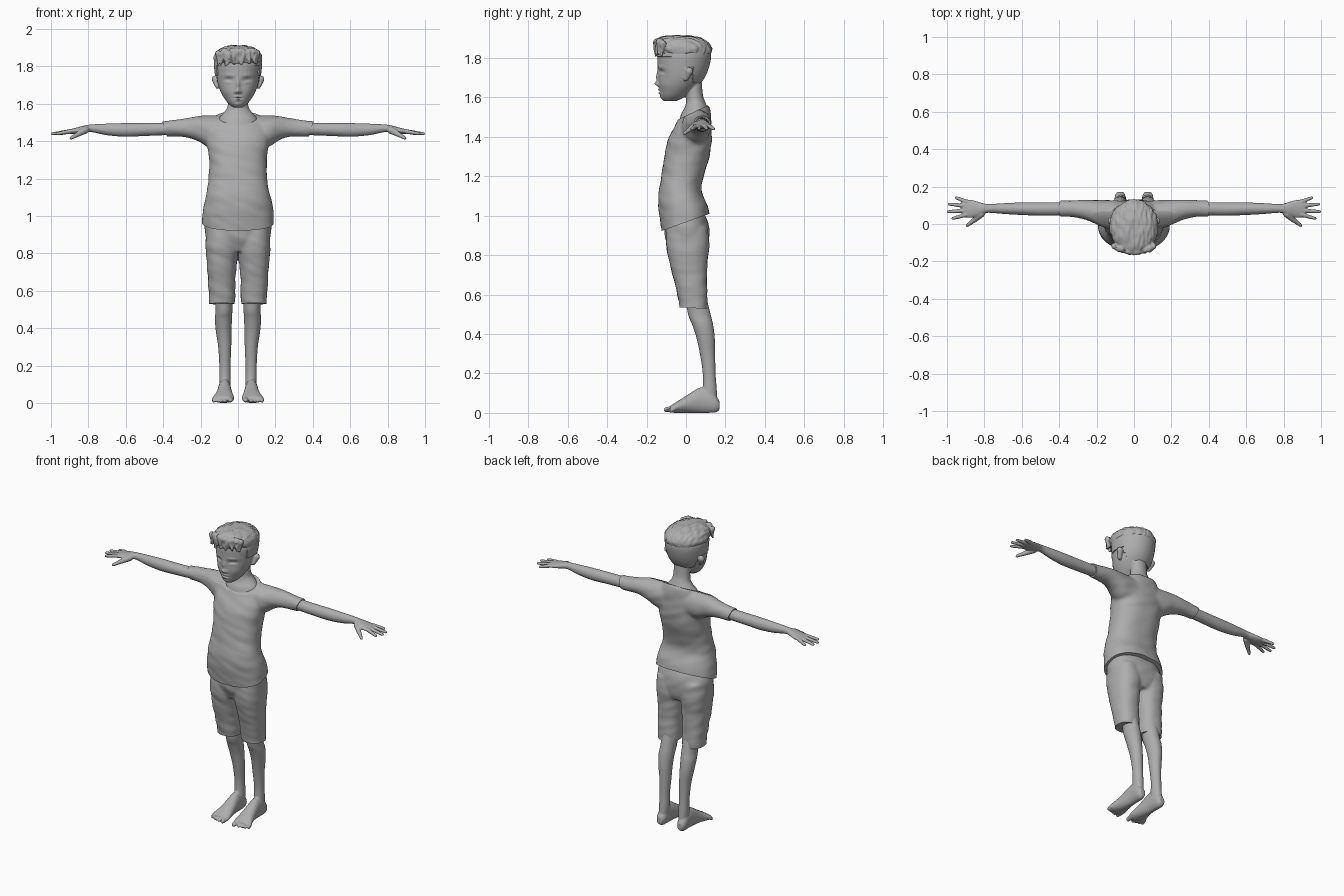
import bpy, bmesh, math, random
from mathutils import Vector, noise

random.seed(4)
cube = bpy.data.objects.get("Cube")
if cube:
    bpy.data.objects.remove(cube, do_unlink=True)

GREY = (0.42, 0.42, 0.42, 1)
grey = bpy.data.materials.new("plain grey")
grey.use_nodes = True
grey.diffuse_color = GREY
grey.node_tree.nodes["Principled BSDF"].inputs["Base Color"].default_value = GREY


def catmull(a, b, c, d, t):
    return 0.5 * (2*b + (c - a)*t + (2*a - 5*b + 4*c - d)*t*t + (3*b - a - 3*c + d)*t**3)


def skin(bm, rings):
    """Join rings of points into a closed tube."""
    loops = [[bm.verts.new(co) for co in ring] for ring in rings]
    sides = len(loops[0])
    for lo, hi in zip(loops, loops[1:]):
        for s in range(sides):
            e = (s + 1) % sides
            bm.faces.new((lo[s], lo[e], hi[e], hi[s]))
    bm.faces.new(loops[0])
    bm.faces.new(loops[-1])


def loft(bm, axis, rows, side=1, sides=32, steps=4, power=2.0):
    """Tube through ellipses given as (position, low u, high u, low v, high v)."""
    u, v = [k for k in range(3) if k != axis]
    samples = []
    last = len(rows) - 1
    for i in range(last):
        near = [rows[min(max(i + k, 0), last)] for k in (-1, 0, 1, 2)]
        samples += [[catmull(*q, s / steps) for q in zip(*near)] for s in range(steps)]
    samples.append(rows[-1])
    rings = []
    for pos, u0, u1, v0, v1 in samples:
        ring = []
        for s in range(sides):
            a = math.tau * s / sides
            c, n = math.cos(a), math.sin(a)
            co = Vector()
            co[axis] = pos
            co[u] = (u0 + u1)/2 + (u1 - u0)/2 * math.copysign(abs(c)**(2/power), c)
            co[v] = (v0 + v1)/2 + (v1 - v0)/2 * math.copysign(abs(n)**(2/power), n)
            co.x *= side
            ring.append(co)
        rings.append(ring)
    skin(bm, rings)


def wide(rows):
    """Symmetric rows from (height, half width, front, back)."""
    return [(z, -w, w, f, b) for z, w, f, b in rows]


def finger(bm, a, b, ra, rb, sides=10):
    """Tapering digit or lock of hair with round ends."""
    a, b = Vector(a), Vector(b)
    along = (b - a).normalized()
    across = along.orthogonal().normalized()
    up = along.cross(across)
    rings = []
    for end, r, angles in ((a, ra, (-75, -40, 0)), (b, rb, (0, 40, 75))):
        for deg in angles:
            t = math.radians(deg)
            centre = end + along * r * math.sin(t)
            rings.append([centre + r * math.cos(t) * (across * math.cos(w) + up * math.sin(w))
                          for w in (math.tau * s / sides for s in range(sides))])
    skin(bm, rings)


def finish(name, bm, voxel=0, smooth=4, mirror=False, deform=None, cuts=(), shell=0):
    bmesh.ops.recalc_face_normals(bm, faces=bm.faces[:])
    mesh = bpy.data.meshes.new(name)
    bm.to_mesh(mesh)
    bm.free()
    ob = bpy.data.objects.new(name, mesh)
    bpy.context.collection.objects.link(ob)
    if voxel:
        m = ob.modifiers.new("blend", "REMESH")
        m.mode, m.voxel_size = "VOXEL", voxel
        m = ob.modifiers.new("soften", "SMOOTH")
        m.factor, m.iterations = 0.5, smooth
    if shell:
        m = ob.modifiers.new("thickness", "SOLIDIFY")
        m.thickness = shell
    if mirror:
        m = ob.modifiers.new("mirror", "MIRROR")
        m.use_mirror_merge = False
    # Freeze the modifiers, then add surface detail and clean hems
    ob.data = bpy.data.meshes.new_from_object(ob.evaluated_get(bpy.context.evaluated_depsgraph_get()))
    ob.modifiers.clear()
    ob.data.name = name
    bm = bmesh.new()
    bm.from_mesh(ob.data)
    bm.normal_update()
    if deform:
        moves = [deform(v.co, v.normal) for v in bm.verts]
        for v, move in zip(bm.verts, moves):
            v.co += move
    for point, normal in cuts:
        bmesh.ops.bisect_plane(bm, geom=bm.verts[:] + bm.edges[:] + bm.faces[:],
                               plane_co=point, plane_no=normal, clear_outer=True)
        bmesh.ops.triangle_fill(bm, edges=[e for e in bm.edges if e.is_boundary])
    bmesh.ops.recalc_face_normals(bm, faces=bm.faces[:])
    bm.to_mesh(ob.data)
    bm.free()
    ob.data.materials.clear()
    ob.data.materials.append(grey)
    ob.data.shade_smooth()
    ob.data.set_sharp_from_angle(angle=math.radians(50))


def folds(co, normal):
    p = Vector((co.x * 9, co.y * 9, co.z * 22 + co.x * 8))
    return normal * 0.004 * noise.noise(p)


# Shirt: torso and a shoulder span that ends in the sleeves
bm = bmesh.new()
loft(bm, 2, wide([(.88, .19, -.12, .12), (.97, .193, -.13, .122), (1.05, .185, -.14, .11),
                  (1.12, .17, -.138, .08), (1.2, .157, -.125, .09), (1.3, .154, -.11, .12),
                  (1.38, .165, -.092, .13), (1.45, .165, -.06, .13), (1.5, .14, -.035, .127),
                  (1.56, .1, -.01, .118)]), power=2.3)
for side in (1, -1):
    loft(bm, 0, [(0, -.02, .125, 1.36, 1.53), (.1, -.02, .126, 1.36, 1.54),
                 (.16, -.02, .128, 1.37, 1.54), (.21, .0, .129, 1.4, 1.535),
                 (.27, .025, .129, 1.42, 1.523), (.34, .037, .127, 1.425, 1.513),
                 (.42, .038, .124, 1.428, 1.505)], side)
finish("shirt", bm, .01, 4, deform=folds, cuts=[
    ((0, -.13, .92), (0, .36, -1)), ((0, -.05, 1.483), (0, -.47, 1)),
    ((.39, 0, 1.46), (1, 0, -.3)), ((-.39, 0, 1.46), (-1, 0, -.3))])

# Shorts: pelvis with two wide legs
bm = bmesh.new()
loft(bm, 2, wide([(.81, .1, -.07, .1), (.87, .165, -.1, .117), (.95, .178, -.112, .116),
                  (1.03, .165, -.11, .085)]), power=2.3)
for side in (1, -1):
    loft(bm, 2, [(.51, .018, .155, -.028, .108), (.58, .016, .156, -.04, .108),
                 (.67, .012, .162, -.06, .106), (.76, .006, .168, -.083, .108),
                 (.85, -.005, .174, -.1, .118), (.94, .0, .17, -.1, .11)], side, power=2.3)
finish("shorts", bm, .008, 4, deform=folds, cuts=[((0, 0, .533), (0, -.05, -1))])

# Bare legs with feet and toes
bm = bmesh.new()
loft(bm, 2, [(.62, .03, .125, -.01, .095), (.5, .03, .12, .01, .125), (.45, .032, .124, .03, .137),
             (.38, .035, .118, .053, .146), (.3, .036, .106, .07, .148), (.2, .04, .1, .085, .15),
             (.12, .039, .1, .084, .156), (.04, .042, .098, .07, .16)])
loft(bm, 1, [(.17, .055, .092, .015, .06), (.15, .045, .102, .002, .09), (.12, .04, .105, 0, .12),
             (.07, .037, .107, 0, .128), (.0, .028, .118, 0, .086), (-.05, .02, .134, 0, .055),
             (-.08, .022, .136, .002, .035)])
for i in range(5):
    x = .04 if i == 0 else .05 + .02 * i
    r = .016 if i == 0 else .0105
    finger(bm, (x, -.06, .022), (x, -.1 + .006 * i, r), r, r * .85)
finish("legs", bm, .005, 3, mirror=True)

# Bare arms with palms, fingers and thumbs
bm = bmesh.new()
loft(bm, 0, [(.33, .047, .117, 1.435, 1.5), (.5, .045, .115, 1.428, 1.498), (.6, .048, .115, 1.424, 1.497),
             (.7, .054, .111, 1.432, 1.494), (.78, .06, .106, 1.448, 1.49), (.82, .047, .115, 1.445, 1.484),
             (.86, .035, .127, 1.44, 1.474), (.9, .036, .131, 1.44, 1.464), (.915, .045, .125, 1.445, 1.46)])
for y, tip_x, tip_y in ((.05, .968, .03), (.073, .992, .066), (.097, .988, .106), (.119, .95, .14)):
    finger(bm, (.895, y, 1.453), (tip_x, tip_y, 1.44), .0125, .0085)
finger(bm, (.815, .055, 1.46), (.855, .02, 1.438), .02, .014)
finger(bm, (.855, .02, 1.438), (.892, -.008, 1.417), .0135, .009)
finish("arms", bm, .004, 3, mirror=True)

# Head, neck and ears, with facial relief pushed out of the front
SKULL = [(1.58, .025, -.108, -.05), (1.605, .055, -.128, .0), (1.65, .086, -.136, .05),
         (1.7, .106, -.14, .088), (1.76, .117, -.144, .112), (1.82, .12, -.143, .12),
         (1.87, .1, -.12, .1), (1.9, .055, -.07, .05)]
# Each bump: across, height, spread across, spread up, depth
BUMPS = [(0, 1.7, .011, .03, .012), (0, 1.668, .013, .012, .018), (.014, 1.663, .007, .007, .007),
         (.05, 1.724, .024, .016, -.014), (.05, 1.717, .02, .01, .01), (.05, 1.752, .028, .009, .004),
         (0, 1.638, .02, .006, .007), (0, 1.621, .017, .006, .008), (0, 1.63, .024, .003, -.005),
         (0, 1.595, .024, .014, .006), (.06, 1.665, .03, .025, .004)]


def face(co, normal):
    if normal.y > -.1 or co.y > -.03 or co.z < 1.57:
        return Vector()
    push = sum(d * math.exp(-((abs(co.x) - x) / sx)**2 - ((co.z - z) / sz)**2)
               for x, z, sx, sz, d in BUMPS)
    return Vector((0, -push * min(1, -normal.y * 2), 0))


bm = bmesh.new()
loft(bm, 2, wide(SKULL))
loft(bm, 2, wide([(1.46, .11, -.04, .108), (1.515, .105, -.025, .112), (1.545, .083, -.008, .11),
                  (1.575, .06, .0, .098), (1.61, .053, .0, .086), (1.68, .05, .0, .08)]))
for side in (1, -1):
    finger(bm, (side * .11, .0, 1.693), (side * .122, .017, 1.732), .013, .02)
finish("head", bm, .0045, 3, deform=face)

# Short hair on the sides and nape
bm = bmesh.new()
loft(bm, 2, wide([(z, w + .007, f - .004, b + .007) for z, w, f, b in SKULL[2:7]]), sides=72, steps=8)


def bald(c):
    if c.y > .035:
        return c.z < 1.67
    return c.z < (1.75 if c.y > -.07 else 1.805)


bmesh.ops.delete(bm, geom=[f for f in bm.faces if len(f.verts) > 4 or bald(f.calc_center_median())],
                 context="FACES")
finish("side_hair", bm, shell=.008)

# Thick top hair with swept locks and a raised fringe
bm = bmesh.new()
loft(bm, 2, wide([(1.8, .115, -.135, .115), (1.825, .126, -.15, .128), (1.85, .13, -.16, .13),
                  (1.88, .115, -.157, .11), (1.9, .085, -.14, .075), (1.912, .035, -.1, .02)]))
for i in range(15):
    x = -.105 + .015 * i
    y = -.15 + 2.8 * x * x
    top = 1.872 + random.uniform(-.012, .012)
    drop = random.uniform(.05, .07)
    finger(bm, (x, y, top), (x + random.uniform(-.015, .02), y - .004, top - drop), .017, .006)
for i in range(26):
    x, y = random.uniform(-.075, .075), random.uniform(-.1, .03)
    z = 1.907 - 3.2 * x * x - 1.4 * (y + .05)**2
    finger(bm, (x, y, z - .008), (x * 1.15 + .01, y - .05, z - .012), .013, .007)


def strands(co, normal):
    p = Vector((co.x * 75, co.y * 22, co.z * 30))
    return normal * .006 * noise.noise(p)


finish("top_hair", bm, .005, 2, deform=strands)
